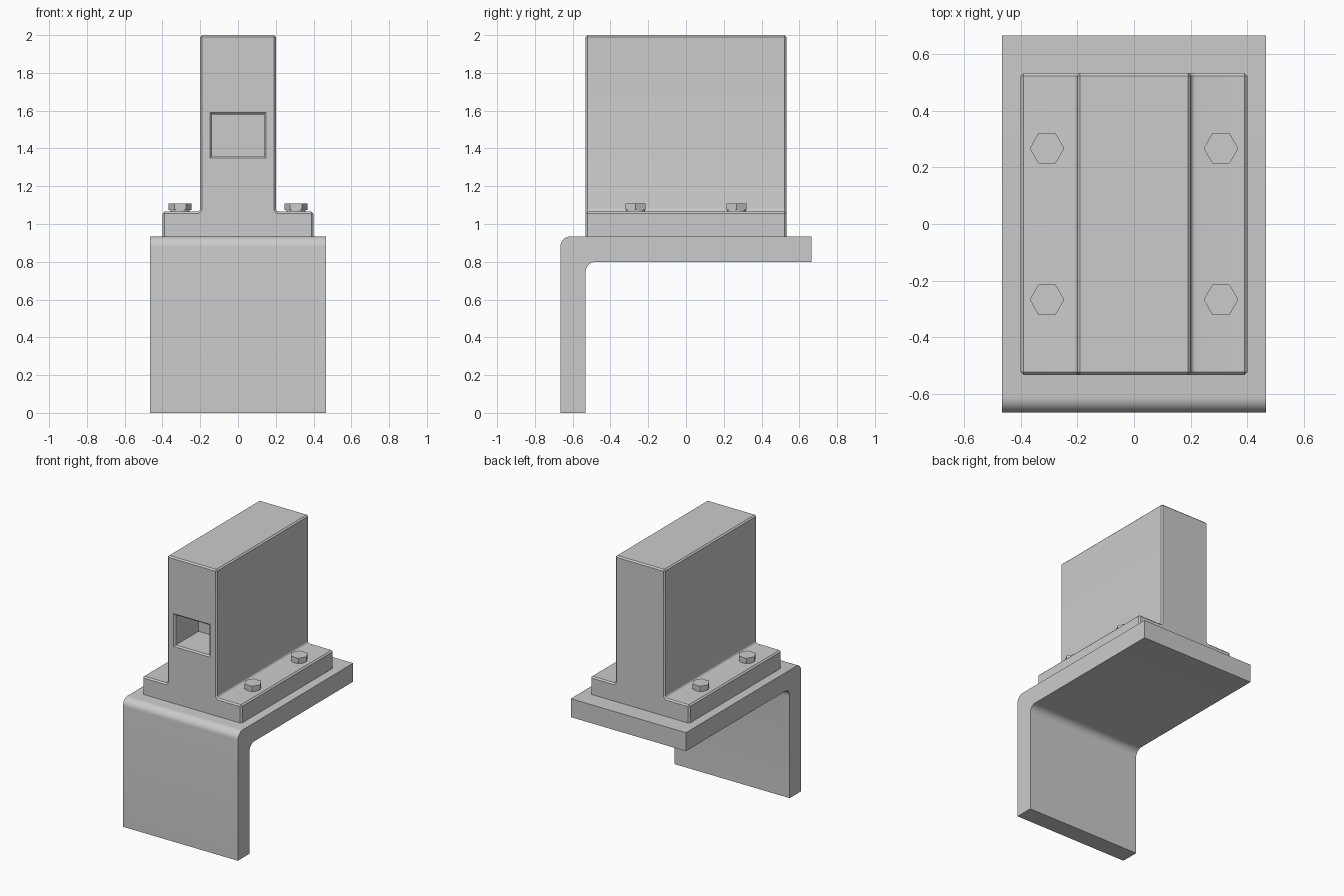
import bpy, bmesh
from math import cos, sin, radians, pi
from mathutils import Vector

if "Cube" in bpy.data.objects:
    bpy.data.objects.remove(bpy.data.objects["Cube"])


def finish(name, bm):
    bmesh.ops.recalc_face_normals(bm, faces=bm.faces)
    me = bpy.data.meshes.new(name)
    bm.to_mesh(me)
    bm.free()
    ob = bpy.data.objects.new(name, me)
    bpy.context.collection.objects.link(ob)
    return ob


def smooth(ob, angle=30):
    for p in ob.data.polygons:
        p.use_smooth = True
    ob.data.set_sharp_from_angle(angle=radians(angle))


def arc(cx, cz, r, a0, a1, n=8):
    angs = [radians(a0 + (a1 - a0) * i / n) for i in range(n + 1)]
    return [(cx + r * cos(a), cz + r * sin(a)) for a in angs]


def loft(rings):
    bm = bmesh.new()
    vs = [[bm.verts.new(p) for p in ring] for ring in rings]
    n = len(vs[0])
    for a, b in zip(vs, vs[1:]):
        for i in range(n):
            j = (i + 1) % n
            bm.faces.new((a[i], a[j], b[j], b[i]))
    bm.faces.new(vs[0])
    bm.faces.new(vs[-1])
    bmesh.ops.recalc_face_normals(bm, faces=bm.faces)
    return bm


# Bent L-shaped mounting bracket
X, Y, TOP, BOT = 0.465, 0.665, 0.935, 0.80
profile = [(-Y, 0), (-0.532, 0)]
profile += arc(-0.477, BOT - 0.055, 0.055, 180, 90)
profile += [(Y, BOT), (Y, TOP)]
profile += arc(-Y + 0.055, TOP - 0.055, 0.055, 90, 180)
bracket = finish("bracket", loft([[(x, y, z) for y, z in profile] for x in (-X, X)]))
smooth(bracket)

# T-section body with small root fillets and chamfered edges
D, R, FLANGE = 0.532, 0.018, 1.065
right = [(0.4, TOP), (0.4, FLANGE)]
right += arc(0.2 + R, FLANGE + R, R, 270, 180, 4)
right += [(0.2, 2.0)]
outline = right + [(-x, z) for x, z in reversed(right)]
bm = loft([[(x, y, z) for x, z in outline] for y in (-D, D)])
edges = [e for e in bm.edges
         if e.calc_face_angle() > radians(45)
         and not all(v.co.z < TOP + 1e-4 for v in e.verts)]
bmesh.ops.bevel(bm, geom=edges, offset=0.01, segments=1,
                affect='EDGES', clamp_overlap=True)
body = finish("body", bm)

# Front socket with a chamfered mouth
rings = []
for y, g in ((-D - 0.02, 0.02), (-D + 0.01, -0.01), (-0.26, -0.01)):
    hx, hz = 0.147 + g, 0.12 + g
    rings.append([(sx * hx, y, 1.47 + sz * hz)
                  for sx, sz in ((-1, -1), (1, -1), (1, 1), (-1, 1))])
cutter = finish("socket_cutter", loft(rings))
cutter.hide_render = True
mod = body.modifiers.new("socket", 'BOOLEAN')
mod.operation, mod.solver, mod.object = 'DIFFERENCE', 'EXACT', cutter
bpy.context.view_layer.objects.active = body
bpy.ops.object.modifier_apply(modifier=mod.name)
bpy.data.objects.remove(cutter)
smooth(body)

# Hexagonal bolt heads on a thin round collar
for sx in (-1, 1):
    for sy in (-1, 1):
        c = Vector((sx * 0.307, sy * 0.267, 0))
        for name, n, r, z0, z1 in (("bolt_head", 6, 0.061, 1.073, 1.108),
                                   ("bolt_collar", 24, 0.05, 1.06, 1.074)):
            ring = [(r * cos(2 * pi * i / n), r * sin(2 * pi * i / n)) for i in range(n)]
            finish(name, loft([[c + Vector((x, y, z)) for x, y in ring]
                               for z in (z0, z1)]))
